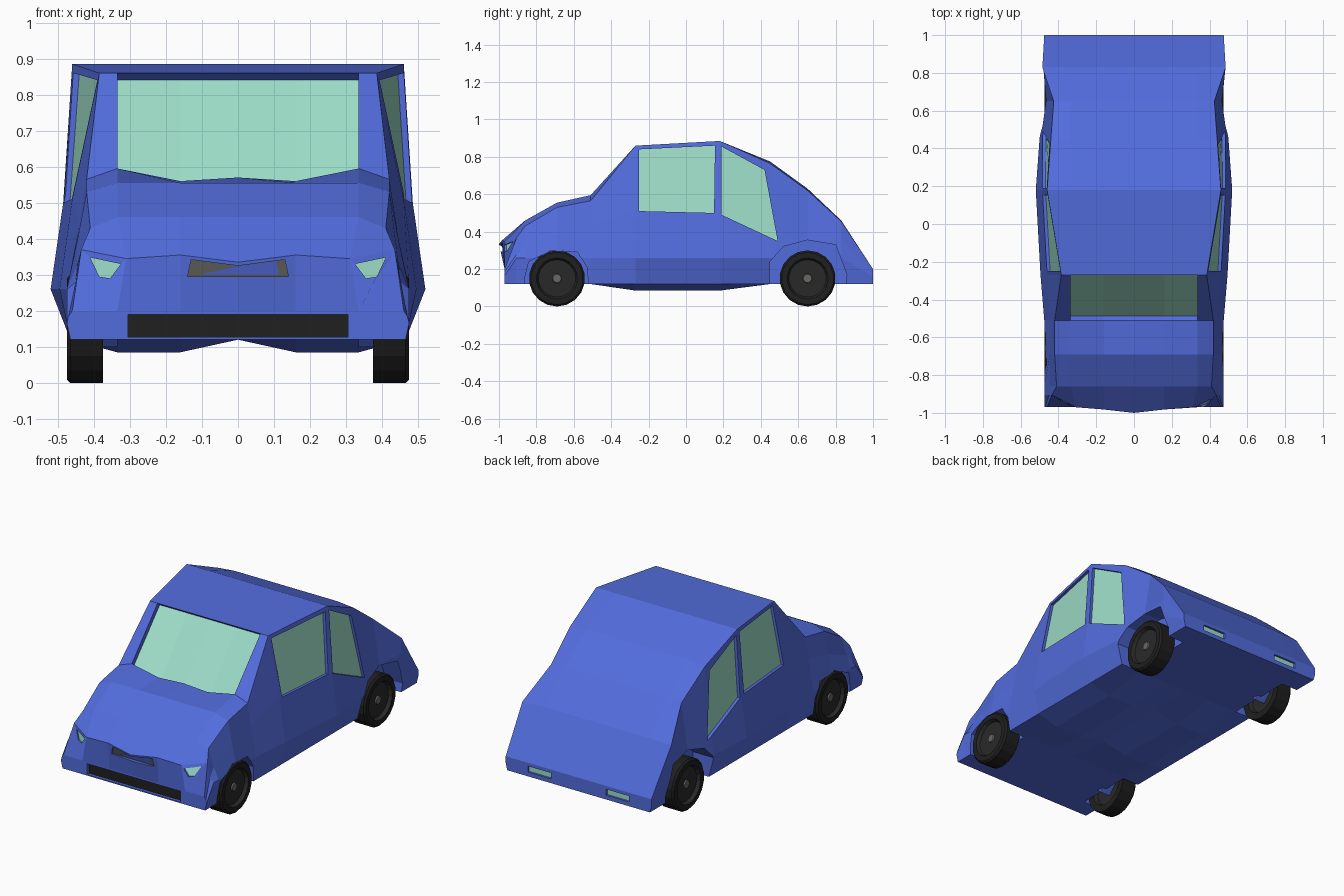
import bpy, bmesh, math
from mathutils import Vector
from mathutils.bvhtree import BVHTree

if "Cube" in bpy.data.objects:
    bpy.data.objects.remove(bpy.data.objects["Cube"], do_unlink=True)


def material(name, color):
    mat = bpy.data.materials.new(name)
    mat.use_nodes = True
    mat.diffuse_color = (*color, 1)
    mat.node_tree.nodes["Principled BSDF"].inputs["Base Color"].default_value = (*color, 1)
    return mat


blue = material("blue_paint", (0.085, 0.15, 0.72))
glass = material("pale_green_glass", (0.34, 0.72, 0.58))
black = material("black_rubber", (0.014, 0.014, 0.014))
charcoal = material("charcoal_rim", (0.022, 0.022, 0.022))
grey = material("grey_metal", (0.14, 0.14, 0.13))


def make_object(name, bm, materials):
    mesh = bpy.data.meshes.new(name)
    bm.to_mesh(mesh)
    bm.free()
    for mat in materials:
        mesh.materials.append(mat)
    obj = bpy.data.objects.new(name, mesh)
    bpy.context.collection.objects.link(obj)
    return obj


# Body stations: y, top z, edge x, edge z, waist x, waist z, hip x
STATIONS = [
    (-.97, .20, .46, .20, .47, .185, .475),
    (-.97, .345, .435, .37, .45, .28, .475),
    (-.86, .46, .41, .43, .445, .33, .475),
    (-.69, .555, .42, .53, .445, .40, .475),
    (-.51, .595, .42, .565, .44, .44, .475),
    (-.27, .86, .385, .86, .46, .51, .495),
    (.18, .885, .46, .885, .485, .50, .52),
    (.45, .775, .44, .765, .485, .36, .50),
    (.65, .63, .425, .62, .465, .36, .48),
    (.83, .46, .485, .455, .48, .36, .48),
    (1.0, .20, .475, .20, .475, .18, .475),
]
NOSE, COWL, ROOF_FRONT, ROOF_BACK = 1, 4, 5, 6


def half_section(index):
    y, top, edge_x, edge_z, waist_x, waist_z, hip_x = STATIONS[index]
    floor = .085 if index in (ROOF_FRONT, ROOF_BACK) else .12
    nose = index == NOSE
    side_y = -.905 if nose else y
    mid_drop = {NOSE: -.01, COWL: .035}.get(index, 0)
    centre_drop = {NOSE: .01, COWL: .025}.get(index, 0)
    return [
        (0, y, .12), (.16, y, floor), (.335, y, floor), (.465, side_y, .12),
        (hip_x, side_y, min(.26, waist_z - .02)),
        (waist_x, side_y, waist_z), (edge_x, side_y, edge_z),
        (.31 if nose else .335, y, top),
        (.16, y - (.012 if nose else 0), top - mid_drop),
        (0, y - (.03 if nose else 0), top - centre_drop),
    ]


# Body shell lofted through mirrored sections
bm = bmesh.new()
rings = []
for i in range(len(STATIONS)):
    half = half_section(i)
    full = half + [(-x, y, z) for x, y, z in half[-2:0:-1]]
    rings.append([bm.verts.new(p) for p in full])
windscreen = []
count = len(rings[0])
for i, (a, b) in enumerate(zip(rings, rings[1:])):
    for j in range(count):
        k = (j + 1) % count
        face = bm.faces.new((a[j], a[k], b[k], b[j]))
        if i == COWL and 7 <= j <= 10:
            windscreen.append(face)
bm.faces.new(rings[0])
bm.faces.new(rings[-1])
bmesh.ops.recalc_face_normals(bm, faces=bm.faces)
surface = BVHTree.FromBMesh(bm)

# Windscreen sunk into the shell
bmesh.ops.inset_region(bm, faces=windscreen, thickness=0, depth=-.03)
for face in windscreen:
    face.material_index = 1
body = make_object("body", bm, [blue, glass])

# Pockets for windows and lamps, plus wheel arches, share one cutter
cutter_bm = bmesh.new()


def prism(bm, outer, inner):
    a = [bm.verts.new(p) for p in outer]
    b = [bm.verts.new(p) for p in inner]
    bm.faces.new(a)
    bm.faces.new(b)
    for i in range(len(a)):
        j = (i + 1) % len(a)
        bm.faces.new((a[i], a[j], b[j], b[i]))


def pocket(name, points, direction, depth, mat):
    """Cut a recess along direction and lay a panel on its floor."""
    d = Vector(direction)
    hits = []
    for u, z in points:
        start = Vector((0, u, z)) if d.x else Vector((u, 0, z))
        hits.append(surface.ray_cast(start - d * 3, d)[0])
    prism(cutter_bm, [p - d * .1 for p in hits], [p + d * depth for p in hits])
    panel = bmesh.new()
    face = panel.faces.new([panel.verts.new(p + d * (depth - .003)) for p in hits])
    face.normal_update()
    if face.normal.dot(d) > 0:
        face.normal_flip()
    make_object(name, panel, [mat])


FRONT_WINDOW = [(-.25, .84), (.155, .86), (.15, .50), (-.25, .51)]
REAR_WINDOW = [(.19, .855), (.42, .73), (.49, .35), (.19, .49)]
HEADLIGHT = [(.325, .33), (.41, .348), (.385, .295), (.355, .29)]
TAIL_LIGHT = [(.18, .145), (.33, .145), (.33, .18), (.18, .18)]
FRONT_ARCH = [(-.86, .0), (-.86, .16), (-.84, .24), (-.72, .30),
              (-.58, .29), (-.53, .21), (-.51, .0)]
REAR_ARCH = [(.45, .0), (.45, .24), (.52, .32), (.65, .355),
             (.80, .33), (.86, .17), (.84, .0)]

for label, side in (("left", 1), ("right", -1)):
    inward = (-side, 0, 0)
    pocket(label + "_front_window", FRONT_WINDOW, inward, .02, glass)
    pocket(label + "_rear_window", REAR_WINDOW, inward, .02, glass)
    mirrored = lambda pts: [(side * x, z) for x, z in pts]
    pocket(label + "_headlight", mirrored(HEADLIGHT), (0, 1, 0), .012, glass)
    pocket(label + "_tail_light", mirrored(TAIL_LIGHT), (0, -1, 0), .015, glass)
    for arch in (FRONT_ARCH, REAR_ARCH):
        prism(cutter_bm, [(side * .36, y, z) for y, z in arch],
              [(side * .6, y, z) for y, z in arch])

pocket("nose_grille", [(-.13, .342), (0, .325), (.13, .342), (.14, .295), (-.14, .295)],
       (0, 1, 0), .012, grey)
pocket("bumper_intake", [(-.305, .127), (.305, .127), (.305, .19), (-.305, .19)],
       (0, 1, 0), .02, black)

bmesh.ops.recalc_face_normals(cutter_bm, faces=cutter_bm.faces)
cutter = make_object("recess_cutter", cutter_bm, [blue])
cutter.hide_render = True
cutter.hide_viewport = True
cut = body.modifiers.new("recesses", "BOOLEAN")
cut.operation = "DIFFERENCE"
cut.solver = "EXACT"
cut.object = cutter

# Wheels turned from one profile of (radius, x)
PROFILE = [(0, .40), (.10, .40), (.11, .375), (.15, .375), (.15, .465), (.14, .475),
           (.11, .475), (.10, .455), (.025, .455), (.022, .462), (0, .462)]


def wheel(name, side, y):
    bm = bmesh.new()
    verts = [bm.verts.new((side * x, 0, r)) for r, x in PROFILE]
    edges = [bm.edges.new(pair) for pair in zip(verts, verts[1:])]
    bmesh.ops.spin(bm, geom=verts + edges, cent=(0, 0, 0), axis=(1, 0, 0),
                   angle=math.tau, steps=18)
    bmesh.ops.remove_doubles(bm, verts=bm.verts, dist=.0005)
    bmesh.ops.recalc_face_normals(bm, faces=bm.faces)
    for face in bm.faces:
        c = face.calc_center_median()
        radius = math.hypot(c.y, c.z)
        face.material_index = 2 if radius < .026 else 1 if radius < .106 else 0
    obj = make_object(name, bm, [black, charcoal, grey])
    obj.location = (0, y, .15)

    # Axle stub joining wheel and body
    stub = bmesh.new()
    bmesh.ops.create_cone(stub, cap_ends=True, segments=4, radius1=.05, radius2=.05, depth=.07)
    axle = make_object(name + "_axle", stub, [blue])
    axle.rotation_euler.y = math.pi / 2
    axle.location = (side * .37, y, .15)


for label, side in (("left", 1), ("right", -1)):
    wheel("front_" + label + "_wheel", side, -.69)
    wheel("rear_" + label + "_wheel", side, .65)
